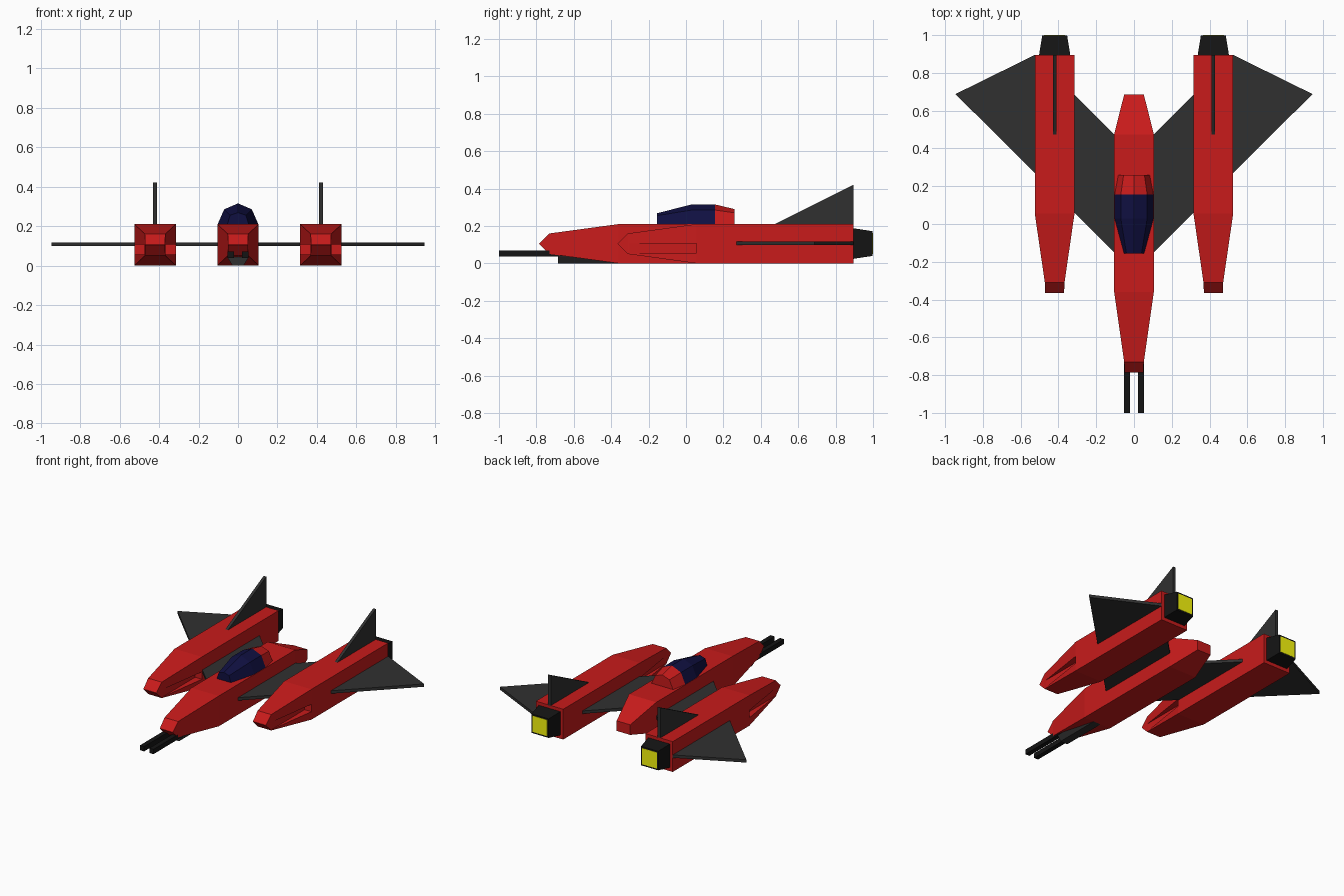
import bpy, bmesh

if "Cube" in bpy.data.objects:
    bpy.data.objects.remove(bpy.data.objects["Cube"])


def material(name, rgb):
    m = bpy.data.materials.new(name)
    m.diffuse_color = (*rgb, 1)
    m.use_nodes = True
    m.node_tree.nodes["Principled BSDF"].inputs["Base Color"].default_value = m.diffuse_color
    return m


RED = material("red", (0.58, 0.011, 0.011))
DARK = material("dark_grey", (0.03, 0.03, 0.03))
BLACK = material("black", (0.007, 0.007, 0.007))
BLUE = material("blue_glass", (0.005, 0.005, 0.053))
YELLOW = material("yellow", (0.95, 0.95, 0.004))


def loft(name, rings, mat):
    """Skin a list of equal-length point rings and cap both ends."""
    bm = bmesh.new()
    vs = [[bm.verts.new(p) for p in r] for r in rings]
    n = len(vs[0])
    for a, b in zip(vs, vs[1:]):
        for i in range(n):
            j = (i + 1) % n
            bm.faces.new((a[i], a[j], b[j], b[i]))
    bm.faces.new(vs[0])
    bm.faces.new(vs[-1])
    bmesh.ops.recalc_face_normals(bm, faces=bm.faces)
    me = bpy.data.meshes.new(name)
    bm.to_mesh(me)
    bm.free()
    me.materials.append(mat)
    ob = bpy.data.objects.new(name, me)
    bpy.context.collection.objects.link(ob)
    return ob


def rect(cx, y, hw, z0, z1):
    return [(cx - hw, y, z0), (cx + hw, y, z0), (cx + hw, y, z1), (cx - hw, y, z1)]


def box(name, x0, x1, y0, y1, z0, z1, mat):
    c, h = (x0 + x1) / 2, abs(x1 - x0) / 2
    return loft(name, [rect(c, y0, h, z0, z1), rect(c, y1, h, z0, z1)], mat)


# Central fuselage with wedge nose and tapered tail
loft("fuselage", [rect(0, -0.785, 0.05, 0.104, 0.106), rect(0, -0.73, 0.052, 0.05, 0.16),
                  rect(0, -0.36, 0.105, 0, 0.21), rect(0, 0.475, 0.105, 0, 0.21),
                  rect(0, 0.685, 0.052, 0.05, 0.12)], RED)


# Canopy glass and the fairing behind it
def arch(y, base, shoulder, zs, top):
    return [(-base, y, 0.205), (-shoulder, y, zs), (0, y, top), (shoulder, y, zs), (base, y, 0.205)]


mid = arch(0.155, 0.105, 0.07, 0.285, 0.315)
loft("canopy", [arch(-0.155, 0.055, 0.04, 0.255, 0.268),
                arch(0.03, 0.105, 0.07, 0.285, 0.315), mid], BLUE)
loft("canopy_fairing", [mid, arch(0.26, 0.085, 0.055, 0.27, 0.29)], RED)


# Gun mount under the nose
def octagon(y):
    return [(-0.028, y, 0), (0.028, y, 0), (0.05, y, 0.035),
            (0.05, y, 0.075), (0.028, y, 0.1), (-0.028, y, 0.1),
            (-0.05, y, 0.075), (-0.05, y, 0.035)]


loft("gun_mount", [octagon(-0.685), octagon(-0.34)], DARK)

for s, side in ((-1, "left"), (1, "right")):
    cx = 0.42 * s
    # Twin gun barrels
    box(side + "_gun", 0.02 * s, 0.052 * s, -1.0, -0.6, 0.037, 0.07, BLACK)

    # Engine nacelle
    pod = loft(side + "_nacelle", [rect(cx, -0.365, 0.05, 0.104, 0.106), rect(cx, -0.31, 0.052, 0.05, 0.16),
                                   rect(cx, 0.055, 0.105, 0, 0.21), rect(cx, 0.895, 0.105, 0, 0.21)], RED)
    # Intake slots notched into both flanks
    for t in (-1, 1):
        cut = box("slot_cutter", cx + 0.053 * t, cx + 0.15 * t, -0.45, 0.055, 0.055, 0.106, RED)
        cut.hide_render = True
        mod = pod.modifiers.new("slot", 'BOOLEAN')
        mod.operation, mod.solver, mod.object = 'DIFFERENCE', 'EXACT', cut
        bpy.context.view_layer.objects.active = pod
        bpy.ops.object.modifier_apply(modifier=mod.name)
        bpy.data.objects.remove(cut)

    # Exhaust nozzle with glowing end
    loft(side + "_nozzle", [rect(cx, 0.88, 0.085, 0.022, 0.19), rect(cx, 0.998, 0.066, 0.04, 0.172)], BLACK)
    box(side + "_exhaust_glow", cx - 0.056, cx + 0.056, 0.99, 1.0, 0.05, 0.162, YELLOW)

    # Swept wing passing through the nacelle
    plan = [(0.09, -0.165), (0.945, 0.688), (0.525, 0.895), (0.09, 0.46)]
    loft(side + "_wing", [[(x * s, y, z) for x, y in plan] for z in (0.098, 0.118)], DARK)

    # Upright tail fin
    fin = [(0.475, 0.21), (0.895, 0.42), (0.895, 0.2), (0.475, 0.2)]
    loft(side + "_fin", [[(cx + d, y, z) for y, z in fin] for d in (-0.01, 0.01)], DARK)
